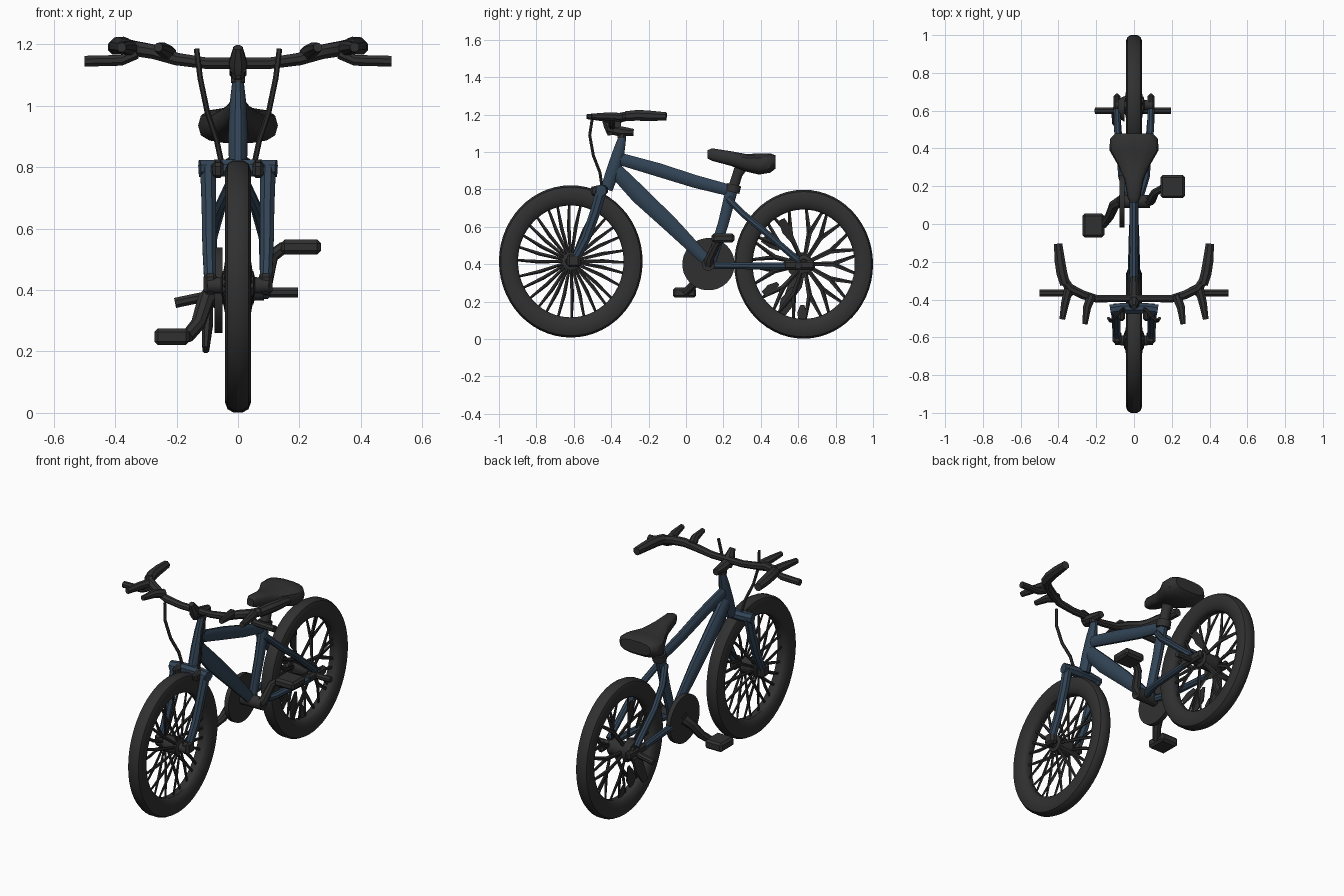
import bpy, bmesh, math, random
from mathutils import Vector

random.seed(4)


def material(name, rgb):
    m = bpy.data.materials.new(name)
    m.diffuse_color = (*rgb, 1)
    return m


BLACK = material("charcoal", (0.030, 0.030, 0.030))
DARK = material("dark_metal", (0.025, 0.025, 0.025))
BLUE = material("steel_blue", (0.032, 0.058, 0.093))


def finish(name, bm, mat, angle=40):
    bmesh.ops.recalc_face_normals(bm, faces=bm.faces)
    me = bpy.data.meshes.new(name)
    bm.to_mesh(me)
    bm.free()
    me.materials.append(mat)
    me.shade_smooth()
    me.set_sharp_from_angle(angle=math.radians(angle))
    ob = bpy.data.objects.new(name, me)
    bpy.context.collection.objects.link(ob)
    return ob


def loft(bm, rings, closed=False):
    vs = [[bm.verts.new(p) for p in ring] for ring in rings]
    n = len(vs[0])
    for i in range(len(vs) if closed else len(vs) - 1):
        a, b = vs[i], vs[(i + 1) % len(vs)]
        for k in range(n):
            bm.faces.new((a[k], a[(k + 1) % n], b[(k + 1) % n], b[k]))
    if not closed:
        bm.faces.new(vs[0])
        bm.faces.new(vs[-1])


def add_tube(bm, pts, r, n=10, flat=1.0):
    """Tube through pts; r is one radius or one per point; flat scales it sideways."""
    pts = [Vector(p) for p in pts]
    rs = r if isinstance(r, (list, tuple)) else [r] * len(pts)
    d = (pts[-1] - pts[0]).normalized()
    ref = Vector((0, 0, 1)) if abs(d.x) > 0.7 else Vector((1, 0, 0))
    rings = []
    for i, p in enumerate(pts):
        t = (pts[min(i + 1, len(pts) - 1)] - pts[max(i - 1, 0)]).normalized()
        u = t.cross(ref).normalized()
        v = u.cross(t)
        rings.append([p + rs[i] * (math.cos(a) * u + math.sin(a) * flat * v)
                      for a in (2 * math.pi * (k + 0.5) / n for k in range(n))])
    loft(bm, rings)


def tube(name, pts, r, mat, n=10, flat=1.0):
    bm = bmesh.new()
    add_tube(bm, pts, r, n, flat)
    return finish(name, bm, mat)


def pair(name, pts, r, mat, n=10, flat=1.0):
    for side, s in (("right", 1), ("left", -1)):
        tube(f"{name}_{side}", [(s * x, y, z) for x, y, z in pts], r, mat, n, flat)


def box(name, c, size, mat, bevel=0.008, rx=0.0):
    bm = bmesh.new()
    bmesh.ops.create_cube(bm, size=1)
    bmesh.ops.scale(bm, vec=size, verts=bm.verts)
    bmesh.ops.bevel(bm, geom=bm.edges[:], offset=bevel, segments=1, affect='EDGES')
    ob = finish(name, bm, mat, 30)
    ob.location = c
    ob.rotation_euler.x = rx
    return ob


# Wheels: lathed tyre, spokes and hub
def wheel(name, cy, cz, ry, rz, branching):
    half = [(0.735, 0.018), (0.76, 0.03), (0.83, 0.040), (0.92, 0.042), (0.975, 0.034), (1.0, 0.016)]
    prof = half + [(r, -x) for r, x in reversed(half)]

    def at(r, a, x=0.0):
        return (x, cy + ry * r * math.cos(a), cz + rz * r * math.sin(a))
    bm = bmesh.new()
    loft(bm, [[at(r, 2 * math.pi * i / 56, x) for r, x in prof] for i in range(56)], closed=True)
    finish(name + "_tyre", bm, BLACK)
    bm = bmesh.new()
    count = 13 if branching else 28
    for i in range(count):
        a = 2 * math.pi * (i + random.uniform(-0.2, 0.2)) / count
        s = 0.045 if i % 2 else -0.045
        if branching:
            fork = at(0.42, a, s * 0.45)
            add_tube(bm, [at(0.08, a, s), fork], [0.011, 0.015], 5, 0.5)
            for da in (-0.17, 0.15):
                add_tube(bm, [fork, at(0.76, a + da)], [0.014, 0.008], 5, 0.5)
        else:
            add_tube(bm, [at(0.08, a, s), at(0.45, a + 0.03, s * 0.45), at(0.76, a)], [0.008, 0.011, 0.007], 5, 0.6)
    # webs of merged spokes in the rear wheel
    if branching:
        for deg, r0, r1, w in ((245, 0.35, 0.76, 0.045), (215, 0.45, 0.7, 0.03), (268, 0.55, 0.76, 0.03),
                               (118, 0.35, 0.68, 0.032), (150, 0.4, 0.68, 0.025)):
            a = math.radians(deg)
            add_tube(bm, [at(r0, a, -0.02), at((r0 + r1) / 2, a, -0.012), at(r1, a)], [0.012, w, 0.02], 6, 0.2)
    finish(name + "_spokes", bm, DARK)
    tube(name + "_hub", [(-0.1, cy, cz), (-0.055, cy, cz), (-0.05, cy, cz), (0.05, cy, cz), (0.055, cy, cz),
                         (0.1, cy, cz)], [0.025, 0.028, 0.048, 0.048, 0.028, 0.025], BLACK, 12)


wheel("front_wheel", -0.616, 0.415, 0.384, 0.407, False)
wheel("rear_wheel", 0.629, 0.40, 0.371, 0.398, True)

# Frame tubes
tube("head_tube", [(0, -0.34, 1.08), (0, -0.36, 1.0), (0, -0.39, 0.9), (0, -0.425, 0.80)],
     [0.022, 0.033, 0.038, 0.034], BLUE, 10, 0.85)
tube("top_tube", [(0, -0.36, 0.965), (0, -0.15, 0.905), (0, 0.05, 0.842), (0, 0.25, 0.79)],
     [0.034, 0.038, 0.036, 0.032], BLUE, 10, 0.65)
tube("down_tube", [(0, -0.375, 0.90), (0, -0.25, 0.77), (0, -0.08, 0.61), (0, 0.12, 0.41)],
     [0.042, 0.05, 0.044, 0.03], BLUE, 10, 0.65)
tube("seat_tube", [(0, 0.25, 0.82), (0, 0.20, 0.62), (0, 0.13, 0.40)], [0.034, 0.03, 0.028], BLUE, 10, 0.85)
pair("seat_stay", [(0.02, 0.225, 0.75), (0.06, 0.31, 0.665), (0.085, 0.42, 0.575), (0.09, 0.60, 0.42)], 0.019, BLUE, 8)
pair("chain_stay", [(0.025, 0.12, 0.395), (0.065, 0.25, 0.392), (0.088, 0.55, 0.39)], 0.02, BLUE, 8)
tube("bottom_bracket", [(-0.08, 0.12, 0.40), (0.085, 0.12, 0.40)], 0.036, BLACK, 12)

# Fork
tube("fork_crown", [(-0.125, -0.455, 0.795), (-0.06, -0.445, 0.797), (0.06, -0.445, 0.797), (0.125, -0.455, 0.795)],
     0.03, BLUE, 8)
pair("fork_leg", [(0.098, -0.45, 0.80), (0.095, -0.485, 0.68), (0.094, -0.535, 0.54), (0.09, -0.605, 0.405)],
     [0.032, 0.03, 0.028, 0.024], BLUE, 8, 0.85)
for s in (-1, 1):
    box("front_brake", (s * 0.065, -0.475, 0.795), (0.035, 0.07, 0.05), BLACK, 0.01, 0.2)
    box("front_dropout", (s * 0.09, -0.60, 0.42), (0.045, 0.07, 0.07), BLACK, 0.012)
    box("rear_dropout", (s * 0.09, 0.605, 0.395), (0.035, 0.17, 0.05), BLACK, 0.012)

# Rear axle pegs
tube("rear_axle_pegs", [(-0.205, 0.60, 0.358), (-0.1, 0.60, 0.38), (0.1, 0.60, 0.392), (0.195, 0.60, 0.392)],
     0.018, BLACK, 8)

# Stem and handlebar
tube("stem", [(0, -0.42, 1.125), (0, -0.35, 1.11), (0, -0.28, 1.105)], [0.028, 0.03, 0.02], BLACK, 8)
tube("steerer_cap", [(0, -0.345, 1.075), (0, -0.34, 1.12)], 0.025, BLACK, 8)
tube("bar_clamp", [(0, -0.40, 1.09), (0, -0.41, 1.14), (0, -0.44, 1.19)], [0.02, 0.032, 0.016], BLACK, 8)
tube("handlebar", [(-0.375, -0.29, 1.195), (-0.34, -0.34, 1.187), (-0.27, -0.375, 1.175), (-0.20, -0.395, 1.152),
                   (-0.10, -0.395, 1.138), (0.10, -0.395, 1.138), (0.20, -0.395, 1.152), (0.27, -0.375, 1.175),
                   (0.34, -0.34, 1.187), (0.375, -0.29, 1.195)],
     [0.026, 0.026, 0.025, 0.022, 0.02, 0.02, 0.022, 0.025, 0.026, 0.026], BLACK, 8)
pair("grip", [(0.365, -0.32, 1.192), (0.382, -0.26, 1.196), (0.392, -0.20, 1.194), (0.402, -0.105, 1.19)],
     [0.028, 0.031, 0.03, 0.024], BLACK, 8)
pair("bar_end", [(0.33, -0.365, 1.17), (0.38, -0.365, 1.148), (0.50, -0.365, 1.145)], 0.019, BLACK, 8)
pair("inner_lever", [(0.225, -0.38, 1.17), (0.248, -0.44, 1.185), (0.26, -0.53, 1.19)], [0.026, 0.023, 0.015], BLACK, 8)
pair("outer_lever", [(0.345, -0.34, 1.185), (0.365, -0.42, 1.19), (0.38, -0.505, 1.19)], [0.026, 0.023, 0.016], BLACK, 8)
pair("brake_cable", [(0.135, -0.50, 1.185), (0.123, -0.515, 1.09), (0.10, -0.495, 0.98), (0.07, -0.46, 0.89),
                     (0.055, -0.45, 0.82)], 0.009, BLACK, 6)

# Seat: half width, top and bottom height along y
bm = bmesh.new()
rings = []
for y, w, top, bot in ((0.115, 0.022, 1.01, 0.965), (0.14, 0.034, 1.02, 0.952), (0.24, 0.052, 1.005, 0.925),
                       (0.32, 0.09, 0.99, 0.895), (0.39, 0.13, 0.993, 0.878), (0.45, 0.127, 0.994, 0.888),
                       (0.478, 0.10, 0.983, 0.91)):
    ring = []
    for k in range(14):
        c, s = math.cos(2 * math.pi * k / 14), math.sin(2 * math.pi * k / 14)
        ring.append((w * math.copysign(abs(c) ** 0.7, c), y,
                     (top + bot) / 2 + (top - bot) / 2 * math.copysign(abs(s) ** 0.7, s)))
    rings.append(ring)
loft(bm, rings)
finish("seat", bm, BLACK)
tube("seat_post", [(0, 0.25, 0.80), (0, 0.275, 0.88), (0, 0.30, 0.93)], [0.029, 0.028, 0.038], BLACK)
tube("seat_clamp", [(0, 0.248, 0.785), (0, 0.258, 0.825)], 0.04, BLACK)

# Chainring, cassette and derailleur on the left
tube("chainring", [(-0.077, 0.12, 0.40), (-0.05, 0.12, 0.40)], 0.14, BLACK, 28)
tube("cassette", [(-0.085, 0.61, 0.395), (-0.05, 0.61, 0.395)], [0.05, 0.07], BLACK, 16)
tube("derailleur", [(-0.095, 0.61, 0.37), (-0.10, 0.585, 0.29), (-0.105, 0.54, 0.205)],
     [0.03, 0.04, 0.024], BLACK, 8, 0.5)

# Cranks and pedals
tube("crank_left", [(-0.07, 0.12, 0.40), (-0.105, 0.10, 0.37), (-0.13, 0.04, 0.29), (-0.165, -0.005, 0.248)],
     [0.032, 0.028, 0.024, 0.022], BLACK, 8)
tube("crank_right", [(0.06, 0.12, 0.40), (0.09, 0.125, 0.43), (0.11, 0.165, 0.51), (0.15, 0.19, 0.54)],
     [0.032, 0.026, 0.022, 0.02], BLACK, 8)
box("pedal_left", (-0.215, -0.008, 0.248), (0.115, 0.125, 0.054), BLACK, 0.012)
box("pedal_right", (0.205, 0.198, 0.54), (0.13, 0.122, 0.048), BLACK, 0.012)
